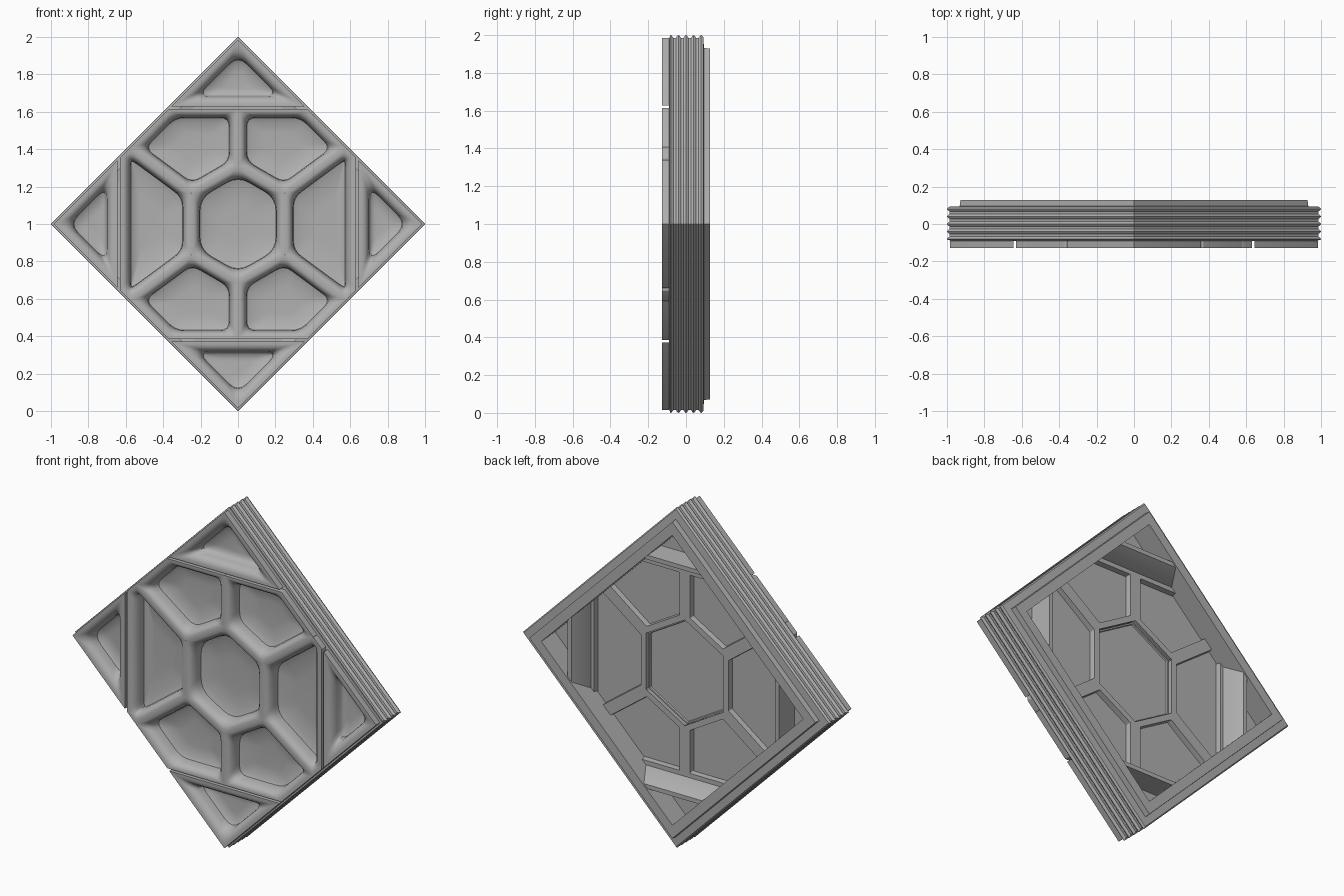
import bpy, bmesh, math
from mathutils import Vector

if "Cube" in bpy.data.objects:
    bpy.data.objects.remove(bpy.data.objects["Cube"])

grey = bpy.data.materials.new("stone_grey")
grey.diffuse_color = (0.44, 0.44, 0.44, 1)
grey.use_nodes = True
grey.node_tree.nodes["Principled BSDF"].inputs["Base Color"].default_value = grey.diffuse_color


def finish(name, bm, angle):
    bmesh.ops.recalc_face_normals(bm, faces=bm.faces)
    me = bpy.data.meshes.new(name)
    bm.to_mesh(me)
    bm.free()
    ob = bpy.data.objects.new(name, me)
    bpy.context.collection.objects.link(ob)
    me.materials.append(grey)
    bpy.ops.object.select_all(action='DESELECT')
    bpy.context.view_layer.objects.active = ob
    ob.select_set(True)
    bpy.ops.object.shade_smooth_by_angle(angle=math.radians(angle))
    return ob


def bridge(bm, a, b):
    n = len(a)
    for i in range(n):
        bm.faces.new((a[i], a[(i + 1) % n], b[(i + 1) % n], b[i]))


def inset(poly, d):
    """Offset a convex counter-clockwise polygon inward; wider along the outer diamond."""
    n = len(poly)
    lines = []
    for i in range(n):
        p, q = poly[i], poly[(i + 1) % n]
        t = (q - p).normalized()
        rim = min(abs(p.x) + abs(p.y), abs(q.x) + abs(q.y)) > 0.96
        lines.append((p + Vector((-t.y, t.x)) * d * (1.25 if rim else 1), t))
    out = []
    for i in range(n):
        (p, s), (q, t) = lines[i - 1], lines[i]
        k = (q - p).cross(t) / s.cross(t)
        out.append(p + s * k)
    return out


def rounded(poly, r, steps=4):
    """Replace each corner by a short curve."""
    n, out = len(poly), []
    for i in range(n):
        c, a, b = poly[i], poly[i - 1], poly[(i + 1) % n]
        p = c + (a - c).normalized() * min(r, (a - c).length * 0.45)
        q = c + (b - c).normalized() * min(r, (b - c).length * 0.45)
        for k in range(steps + 1):
            t = k / steps
            out.append(p * (1 - t) ** 2 + c * 2 * t * (1 - t) + q * t * t)
    return out


# inset, y, corner radius, shrink towards the centre: front pane up to the rounded rib
SECTION = [(0.048, -0.035, 0.05, 0.45), (0.048, -0.04, 0.05, 0.85),
           (0.047, -0.052, 0.05, 1), (0.044, -0.085, 0.05, 1), (0.037, -0.107, 0.04, 1),
           (0.027, -0.121, 0.03, 1), (0.014, -0.127, 0.015, 1), (0.0, -0.127, 0.002, 1),
           (0.0, -0.09, 0.002, 1), (0.012, -0.085, 0.002, 1)]


def cell(name, pts, rear, soft=1.0, rear_rib=0.034):
    poly = [Vector(p) for p in pts]
    area = sum(poly[i - 1].cross(poly[i]) for i in range(len(poly)))
    if area < 0:
        poly.reverse()
    mid = sum(poly, Vector((0, 0))) / len(poly)
    # rear rib and rear pane
    section = SECTION + [(0.0, rear, 0.002, 1), (rear_rib, rear, 0.006, 1),
                         (rear_rib + 0.003, -0.02, 0.006, 1), (rear_rib + 0.003, -0.02, 0.006, 0.4)]
    bm = bmesh.new()
    loops = []
    for d, y, r, s in section:
        ring = rounded(inset(poly, d), r * soft if r > 0.01 else r)
        ring = [mid + (p - mid) * s for p in ring]
        loops.append([bm.verts.new((p.x, y, p.y + 1)) for p in ring])
    for a, b in zip(loops, loops[1:]):
        bridge(bm, a, b)
    bm.faces.new(loops[0])
    bm.faces.new(loops[-1])
    finish(name, bm, 40)


# cell network on the front, given relative to the diamond's centre
cell("centre_cell", [(0, 0.31), (-0.25, 0.165), (-0.25, -0.165),
                     (0, -0.31), (0.25, -0.165), (0.25, 0.165)], -0.012, 1.4, 0.008)
for s, side in ((1, "right"), (-1, "left")):
    cell(side + "_cell", [(s * x, z) for x, z in
         ((0.25, 0.165), (0.25, -0.165), (0.578, -0.407), (0.632, -0.353),
          (0.632, 0.353), (0.578, 0.407))], 0.012)
    cell(side + "_corner_cell", [(s * 0.645, -0.34), (s * 0.985, 0), (s * 0.645, 0.34)], 0.012, 1.4)
    cell(("upper" if s > 0 else "lower") + "_corner_cell",
         [(-0.358, s * 0.627), (0.358, s * 0.627), (0, s * 0.985)], 0.012, 1.4)
    for v, level in ((1, "upper"), (-1, "lower")):
        cell(level + "_" + side + "_cell", [(s * x, v * z) for x, z in
             ((0, 0.31), (0.25, 0.165), (0.578, 0.407), (0.37, 0.615), (0, 0.615))], 0.012)

# diamond frame with ridged outer sides and a stepped rear rim
profile = [(0.925, -0.09), (0.976, -0.09)]
for y in (-0.08, -0.04, 0.0, 0.04, 0.08):
    profile += [(0.998, y - 0.004), (1.0, y), (0.998, y + 0.004)]
    if y < 0.08:
        profile += [(0.986, y + 0.013), (0.986, y + 0.027)]
profile += [(0.99, 0.092), (0.932, 0.095), (0.928, 0.127), (0.85, 0.127), (0.86, -0.015), (0.925, -0.03)]
bm = bmesh.new()
loops = [[bm.verts.new((x * r, y, 1 + z * r)) for x, z in ((1, 0), (0, 1), (-1, 0), (0, -1))]
         for r, y in profile]
for i in range(len(loops)):
    bridge(bm, loops[i - 1], loops[i])
finish("ridged_frame", bm, 30)

# sloped braces across the four corners on the back, facing the centre
for k, name in enumerate(("right", "upper", "left", "lower")):
    a = k * math.pi / 2
    ca, sa = round(math.cos(a)), round(math.sin(a))
    bm = bmesh.new()
    loops = []
    for u, y in ((0.605, -0.015), (0.607, 0.012), (0.66, 0.118), (0.685, 0.118), (0.69, -0.015)):
        v = 0.88 - u
        loops.append([bm.verts.new((u * ca - w * sa, y, 1 + u * sa + w * ca)) for w in (-v, v)])
    for i in range(len(loops)):
        p, q = loops[i - 1], loops[i]
        bm.faces.new((p[0], p[1], q[1], q[0]))
    for e in (0, 1):
        bm.faces.new([p[e] for p in loops])
    finish(name + "_rear_brace", bm, 30)
